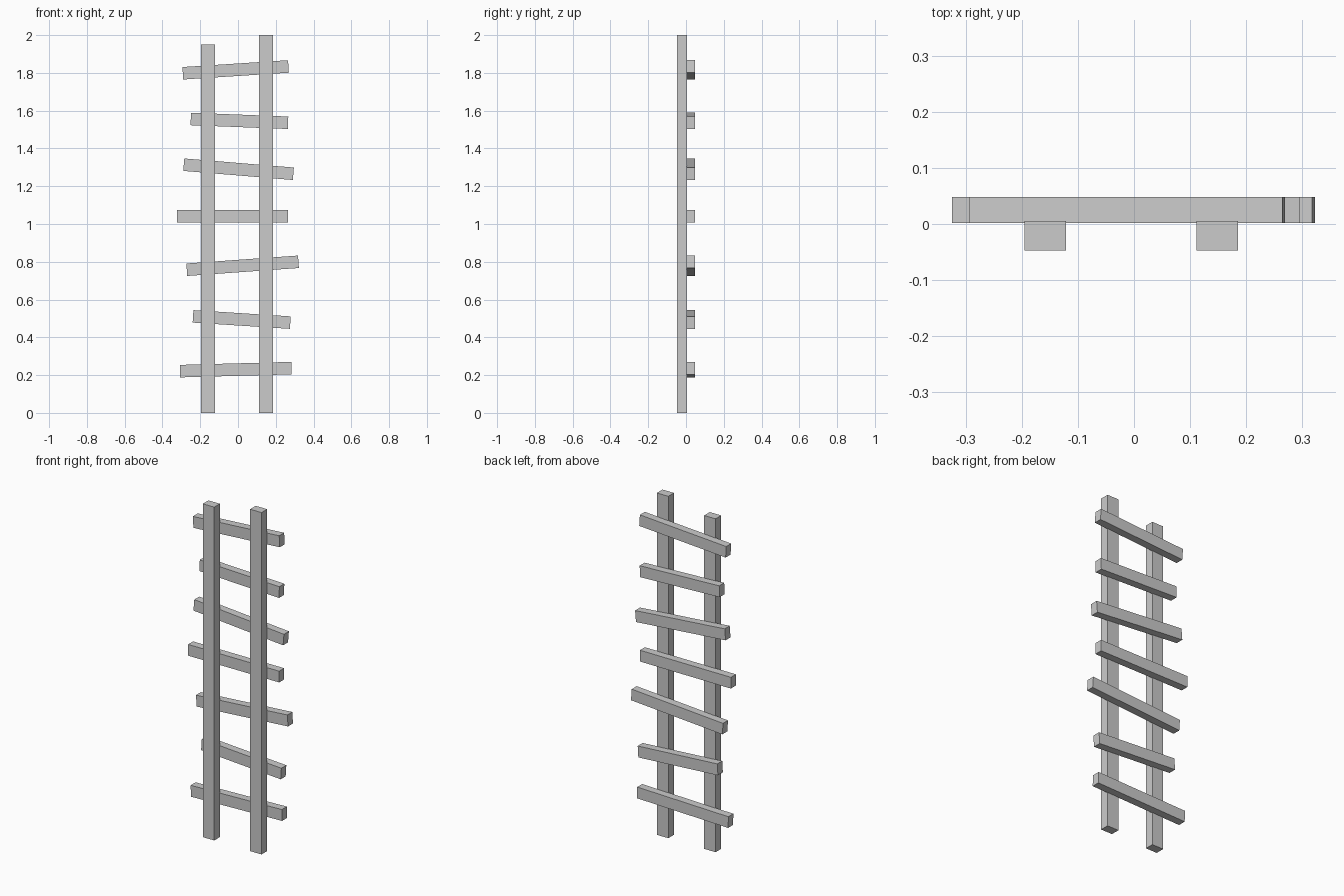
import bpy
import math

cube = bpy.data.objects.get("Cube")
if cube:
    bpy.data.objects.remove(cube, do_unlink=True)

grey = bpy.data.materials.new("plain grey")
grey.use_nodes = True
colour = (0.6, 0.6, 0.6, 1)
grey.diffuse_color = colour
grey.node_tree.nodes["Principled BSDF"].inputs["Base Color"].default_value = colour


def beam(name, centre, size, tilt=0):
    """Flat-sided plank, tilted about the front-to-back axis."""
    bpy.ops.mesh.primitive_cube_add(size=1, location=centre, rotation=(0, -tilt, 0))
    obj = bpy.context.object
    obj.name = name
    obj.scale = size
    bpy.ops.object.transform_apply(location=False, rotation=False, scale=True)
    obj.data.materials.append(grey)


# Two upright rails, one slightly shorter
for name, x, height in (("right_rail", -0.158, 1.95), ("left_rail", 0.148, 2.0)):
    beam(name, (x, -0.021, height / 2), (0.074, 0.052, height))

# Crooked rungs behind the rails: x and z of each end
rungs = [
    (-0.307, 0.221, 0.283, 0.237),
    (-0.238, 0.511, 0.277, 0.478),
    (-0.271, 0.758, 0.320, 0.800),
    (-0.324, 1.041, 0.265, 1.042),
    (-0.287, 1.314, 0.293, 1.266),
    (-0.250, 1.556, 0.265, 1.536),
    (-0.292, 1.798, 0.267, 1.834),
]
for i, (x1, z1, x2, z2) in enumerate(rungs, 1):
    beam(f"rung_{i}", ((x1 + x2) / 2, 0.025, (z1 + z2) / 2),
         (math.hypot(x2 - x1, z2 - z1), 0.046, 0.066), math.atan2(z2 - z1, x2 - x1))
